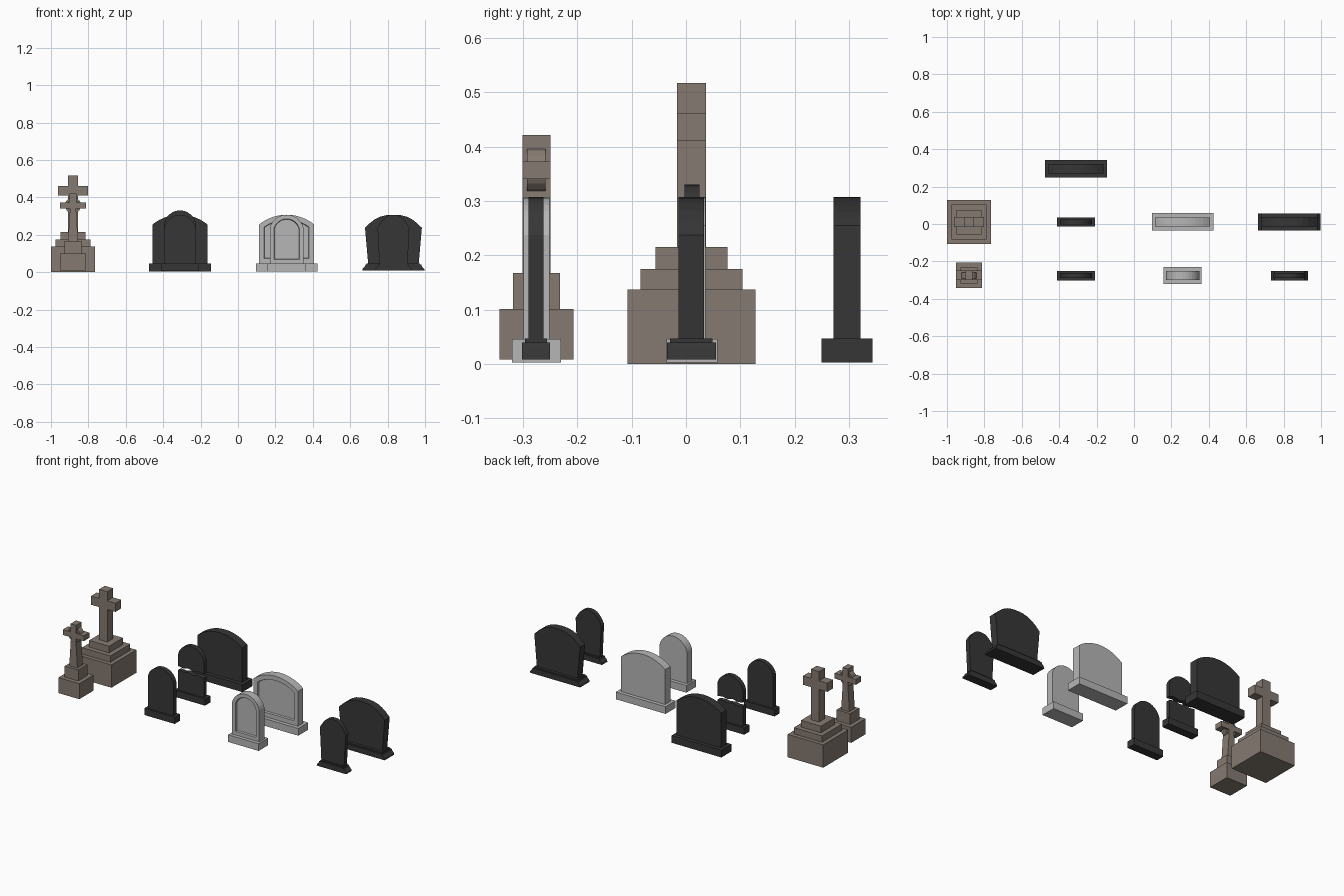
import bpy, bmesh, math

if "Cube" in bpy.data.objects:
    bpy.data.objects.remove(bpy.data.objects["Cube"])


def material(name, col):
    m = bpy.data.materials.new(name)
    m.diffuse_color = (*col, 1)
    m.use_nodes = True
    m.node_tree.nodes["Principled BSDF"].inputs["Base Color"].default_value = m.diffuse_color
    return m


DARK = material("dark granite", (0.037, 0.037, 0.037))
LIGHT = material("pale marble", (0.47, 0.47, 0.47))
BROWN = material("brown sandstone", (0.235, 0.195, 0.165))


def finish(name, bm, mat):
    bmesh.ops.recalc_face_normals(bm, faces=bm.faces)
    me = bpy.data.meshes.new(name)
    bm.to_mesh(me)
    bm.free()
    me.materials.append(mat)
    ob = bpy.data.objects.new(name, me)
    bpy.context.collection.objects.link(ob)
    return ob


def extrude(name, pts, cx, cy, depth, mat, frame=0):
    """Extrude an x-z outline along y; frame > 0 sinks a panel in the front."""
    bm = bmesh.new()
    front = [bm.verts.new((cx + x, cy - depth / 2, z)) for x, z in pts]
    back = [bm.verts.new((cx + x, cy + depth / 2, z)) for x, z in pts]
    n = len(pts)
    face = bm.faces.new(front)
    bm.faces.new(back[::-1])
    for i in range(n):
        j = (i + 1) % n
        bm.faces.new((front[i], back[i], back[j], front[j]))
    bmesh.ops.recalc_face_normals(bm, faces=bm.faces)
    if frame:
        bmesh.ops.inset_individual(bm, faces=[face], thickness=frame, use_even_offset=True)
        bmesh.ops.inset_individual(bm, faces=[face], thickness=0.003, depth=-0.01,
                                   use_even_offset=True)
    return finish(name, bm, mat)


def box(name, cx, cy, hx, hy, z0, z1, mat):
    return extrude(name, [(-hx, z0), (hx, z0), (hx, z1), (-hx, z1)], cx, cy, hy * 2, mat)


def mirrored(right):
    """Right half of an outline, bottom to top, mirrored to a closed loop."""
    left = [(-x, z) for x, z in reversed(right) if x > 1e-6]
    return right + left


def arch(hw, shoulder, top, n=14):
    """Circular arc from the right shoulder to the left one."""
    rise = top - shoulder
    r = (hw * hw + rise * rise) / (2 * rise)
    a = math.asin(min(1, hw / r))
    return [(r * math.sin(a * (1 - 2 * i / n)),
             top - r + r * math.cos(a * (1 - 2 * i / n))) for i in range(n + 1)]


def arched_slab(name, cx, cy, hw, depth, z0, shoulder, top, mat, frame=0):
    pts = [(-hw, z0), (hw, z0)] + arch(hw, shoulder, top)
    return extrude(name, pts, cx, cy, depth, mat, frame)


# Large stepped cross
X = -0.882
for i, (h, z0, z1) in enumerate([(0.118, 0, 0.137), (0.094, 0.137, 0.175), (0.066, 0.175, 0.215)]):
    box(f"large_cross_step_{i + 1}", X, 0.01, h, h, z0, z1, BROWN)
w, a = 0.027, 0.081
extrude("large_cross", mirrored([(w, 0.215), (w, 0.41), (a, 0.41), (a, 0.462), (w, 0.462), (w, 0.517)]),
        X, 0.01, 0.054, BROWN)

# Small ringed cross
Y = -0.275
box("small_cross_base", X, Y, 0.069, 0.068, 0.008, 0.101, BROWN)
box("small_cross_step", X, Y, 0.045, 0.043, 0.101, 0.167, BROWN)
extrude("small_cross", mirrored([(0.027, 0.167), (0.016, 0.34), (0.07, 0.34), (0.07, 0.372),
                                 (0.018, 0.372), (0.018, 0.421)]), X, Y, 0.051, BROWN)
bm = bmesh.new()
N = 20
rings = []
for i in range(N):
    t = 2 * math.pi * i / N
    rings.append([bm.verts.new((X + r * math.cos(t), Y + y, 0.357 + r * math.sin(t)))
                  for r, y in ((0.043, -0.017), (0.043, 0.017), (0.03, 0.017), (0.03, -0.017))])
for i in range(N):
    p, q = rings[i], rings[(i + 1) % N]
    for k in range(4):
        bm.faces.new((p[k], p[(k + 1) % 4], q[(k + 1) % 4], q[k]))
finish("small_cross_ring", bm, BROWN)

# Large dark arched headstone at the back
X = -0.31
box("back_stone_base", X, 0.296, 0.165, 0.047, 0.003, 0.047, DARK)
arched_slab("back_stone_slab", X, 0.296, 0.147, 0.05, 0.047, 0.255, 0.307, DARK)

# Small dark arched headstone
box("small_stone_base", X, -0.276, 0.101, 0.025, 0.005, 0.045, DARK)
arched_slab("small_stone_slab", X, -0.276, 0.085, 0.028, 0.045, 0.237, 0.307, DARK)

# Broken headstone: the top half floats above a jagged crack
crack = [(-0.085, 0.166), (-0.05, 0.161), (-0.02, 0.169), (0.015, 0.16), (0.05, 0.167), (0.085, 0.161)]
box("broken_stone_base", X, 0.011, 0.101, 0.025, 0.005, 0.045, DARK)
extrude("broken_stone_lower", [(-0.085, 0.045), (0.085, 0.045)] + crack[::-1], X, 0.011, 0.028, DARK)
extrude("broken_stone_upper", [(x, z + 0.023) for x, z in crack] + arch(0.085, 0.26, 0.33),
        X, 0.011, 0.028, DARK)

# Pale headstones with sunken panels
X = 0.26
box("large_pale_base", X, 0.011, 0.165, 0.047, 0.003, 0.046, LIGHT)
arched_slab("large_pale_slab", X, 0.011, 0.147, 0.05, 0.046, 0.255, 0.307, LIGHT, 0.027)
box("small_pale_base", X, -0.275, 0.101, 0.045, 0.003, 0.046, LIGHT)
arched_slab("small_pale_slab", X, -0.275, 0.09, 0.048, 0.046, 0.237, 0.307, LIGHT, 0.022)

# Dark flared headstones with shouldered tops
X = 0.831
curve = [(1, 0.237), (0.83, 0.262), (0.66, 0.282), (0.46, 0.297), (0.24, 0.305), (0, 0.307)]
for name, cy, hb, hw, db, ds in (("large_flared", 0.01, 0.167, 0.152, 0.09, 0.047),
                                 ("small_flared", -0.276, 0.098, 0.085, 0.052, 0.027)):
    extrude(name + "_base", mirrored([(hb, 0.008), (hb - 0.002, 0.018), (hb - 0.014, 0.03),
                                      (hb - 0.018, 0.04)]), X, cy, db, DARK)
    box(name + "_step", X, cy, hb - 0.024, db / 2 - 0.006, 0.04, 0.047, DARK)
    extrude(name + "_slab", mirrored([(hw * 0.89, 0.047)] + [(hw * x, z) for x, z in curve]),
            X, cy, ds, DARK)
